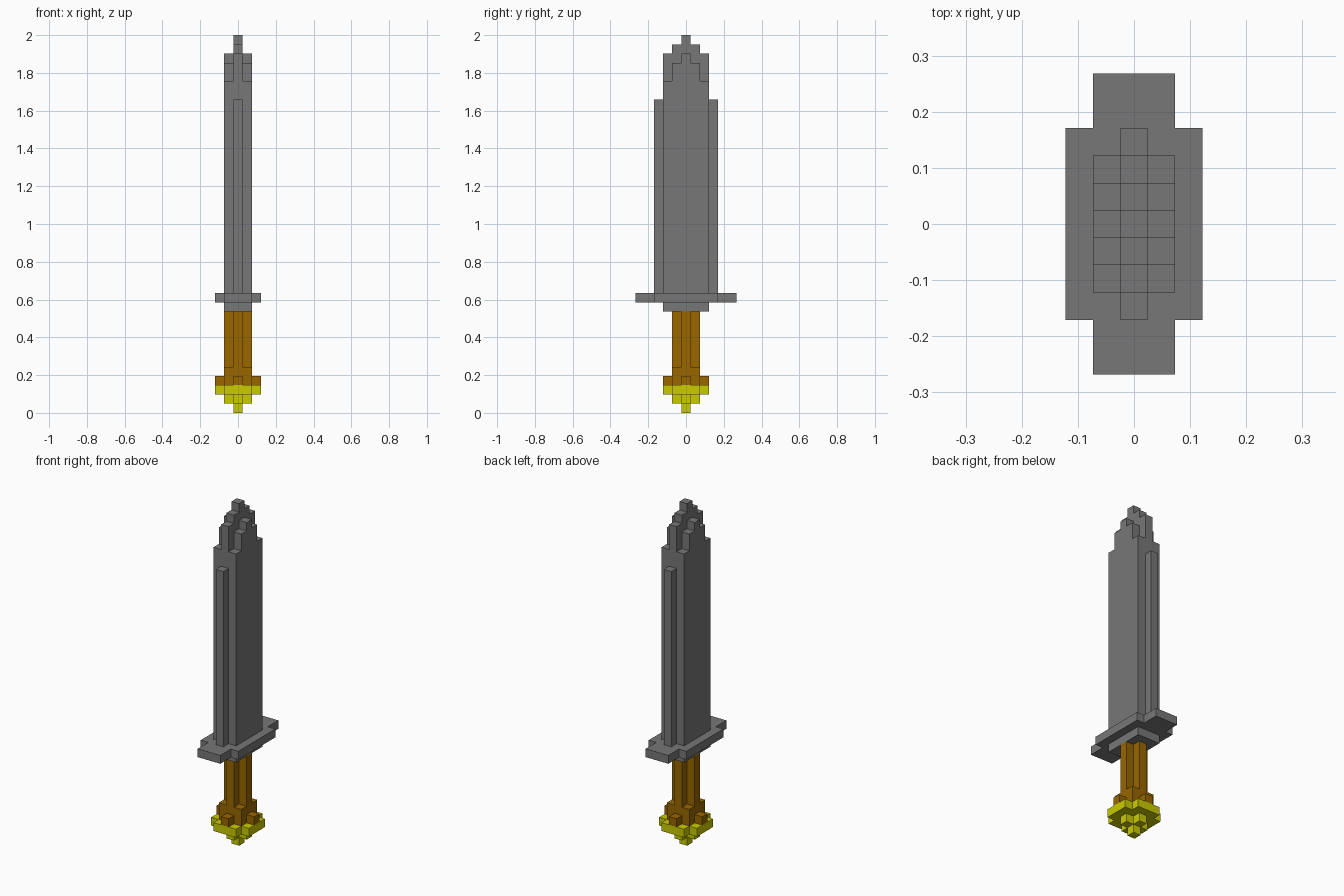
import bpy
import bmesh
from mathutils import Vector

cube = bpy.data.objects.get("Cube")
if cube:
    bpy.data.objects.remove(cube, do_unlink=True)

U = 2 / 41  # one block; the sword is 41 blocks tall


def material(name, rgb):
    m = bpy.data.materials.new(name)
    m.use_nodes = True
    m.diffuse_color = (*rgb, 1)
    m.node_tree.nodes["Principled BSDF"].inputs["Base Color"].default_value = (*rgb, 1)
    return m


STEEL = material("grey steel", (0.184, 0.184, 0.184))
LEATHER = material("brown leather", (0.319, 0.133, 0.0))
BRASS = material("yellow brass", (0.60, 0.60, 0.0))


def prism(name, outline, lo, hi, to_3d, mat):
    """Extrude a flat outline between lo and hi; to_3d(a, b, c) places each point."""
    bm = bmesh.new()
    base = bm.faces.new([bm.verts.new(Vector(to_3d(a, b, lo)) * U) for a, b in outline])
    ext = bmesh.ops.extrude_face_region(bm, geom=[base])
    shift = (Vector(to_3d(0, 0, hi)) - Vector(to_3d(0, 0, lo))) * U
    bmesh.ops.translate(bm, vec=shift,
                        verts=[v for v in ext["geom"] if isinstance(v, bmesh.types.BMVert)])
    bmesh.ops.recalc_face_normals(bm, faces=bm.faces)
    mesh = bpy.data.meshes.new(name)
    bm.to_mesh(mesh)
    bm.free()
    mesh.materials.append(mat)
    obj = bpy.data.objects.new(name, mesh)
    bpy.context.collection.objects.link(obj)
    return obj


def layer(name, quarter, lo, hi, mat):
    """Horizontal slab whose outline is one quarter mirrored in x and y."""
    half = quarter + [(-x, y) for x, y in reversed(quarter)]
    outline = half + [(-x, -y) for x, y in half]
    return prism(name, outline, lo, hi, lambda a, b, c: (a, b, c), mat)


def blade_plate(name, side, lo, hi):
    """Upright stepped plate: profile in y and z, thickness along x."""
    outline = side + [(-y, z) for y, z in reversed(side)]
    return prism(name, outline, lo, hi, lambda a, b, c: (c, a, b), STEEL)


CROSS = [(1.5, 0.5), (0.5, 0.5), (0.5, 1.5)]

# Pommel: stepped brass layers
layer("pommel_tip", [(0.5, 0.5)], 0, 1, BRASS)
layer("pommel_middle", CROSS, 1, 2, BRASS)
layer("pommel_plate", [(2.5, 1.5), (1.5, 1.5), (1.5, 2.5)], 2, 3, BRASS)

# Grip: studded collar, square block and cross-shaped shaft
layer("grip_collar", [(2.5, 0.5), (1.5, 0.5), (1.5, 1.5), (0.5, 1.5), (0.5, 2.5)], 3, 4, LEATHER)
layer("grip_block", [(1.5, 1.5)], 4, 5, LEATHER)
layer("grip_shaft", CROSS, 5, 11, LEATHER)

# Guard
layer("guard_neck", [(1.5, 2.5)], 11, 12, STEEL)
layer("guard", [(2.5, 3.5), (1.5, 3.5), (1.5, 5.5)], 12, 13, STEEL)

# Blade: centre plate with edge ridges, and a stepped cheek on each side
blade_plate("blade_core", [(3.5, 13), (3.5, 34), (2.5, 34), (2.5, 39),
                           (1.5, 39), (1.5, 40), (0.5, 40), (0.5, 41)], -0.5, 0.5)
cheek = blade_plate("blade_cheeks", [(2.5, 13), (2.5, 36), (1.5, 36),
                                     (1.5, 38), (0.5, 38), (0.5, 39)], 0.5, 1.5)
cheek.modifiers.new("Mirror", 'MIRROR').use_axis = (True, False, False)
